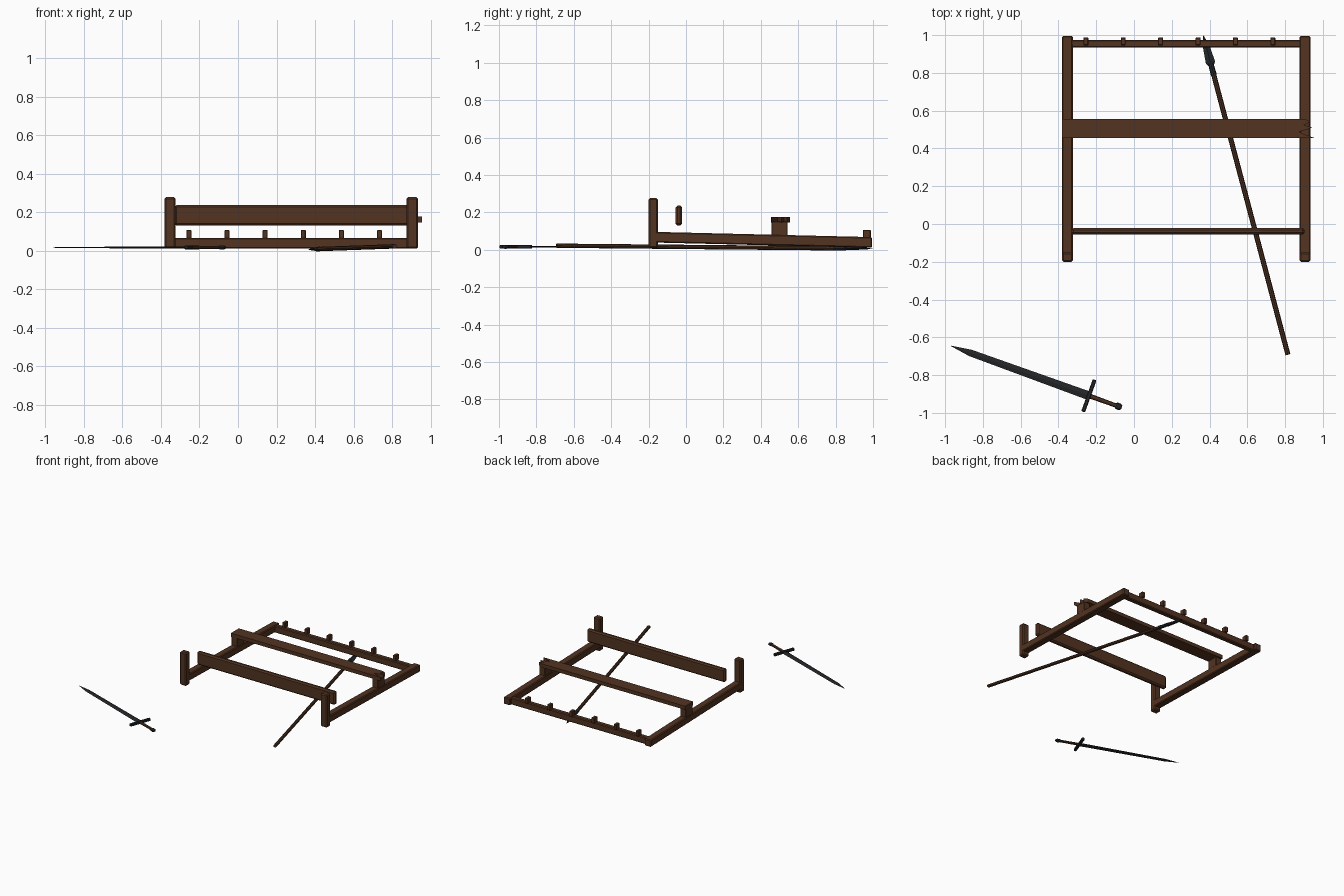
import bpy, bmesh
from math import sin, cos, pi
from mathutils import Vector, Matrix

if "Cube" in bpy.data.objects:
    bpy.data.objects.remove(bpy.data.objects["Cube"])


def material(name, rgb, rough=0.8):
    m = bpy.data.materials.new(name)
    m.use_nodes = True
    m.diffuse_color = (*rgb, 1)
    node = m.node_tree.nodes["Principled BSDF"]
    node.inputs["Base Color"].default_value = (*rgb, 1)
    node.inputs["Roughness"].default_value = rough
    return m


WOOD = material("brown wood", (0.085, 0.033, 0.015))
SHAFT = material("dark shaft wood", (0.065, 0.028, 0.014))
IRON = material("dark iron", (0.017, 0.019, 0.021), 0.6)


def finish(name, bm, mat, bevel=0.0):
    bmesh.ops.recalc_face_normals(bm, faces=bm.faces[:])
    mesh = bpy.data.meshes.new(name)
    bm.to_mesh(mesh)
    bm.free()
    mesh.materials.append(mat)
    ob = bpy.data.objects.new(name, mesh)
    bpy.context.collection.objects.link(ob)
    if bevel:
        mod = ob.modifiers.new("worn edges", "BEVEL")
        mod.width = bevel
        mod.segments = 1
    return ob


def box(name, lo, hi, mat=WOOD, bevel=0.006):
    lo, hi = Vector(lo), Vector(hi)
    bm = bmesh.new()
    size = Matrix.Diagonal((*(hi - lo), 1))
    bmesh.ops.create_cube(bm, size=1, matrix=Matrix.Translation((lo + hi) / 2) @ size)
    return finish(name, bm, mat, bevel)


def frame(a, b):
    """Matrix whose x axis runs from a to b."""
    a, b = Vector(a), Vector(b)
    x = (b - a).normalized()
    y = Vector((0, 0, 1)).cross(x).normalized()
    rot = Matrix((x, y, x.cross(y))).transposed().to_4x4()
    return Matrix.Translation(a) @ rot


def loft(name, sections, sides, mat, matrix):
    """Rings (distance, half width, half thickness) joined along the x axis."""
    bm = bmesh.new()
    rings = []
    for d, w, t in sections:
        angles = [2 * pi * k / sides for k in range(sides)]
        rings.append([bm.verts.new(matrix @ Vector((d, w * cos(a), t * sin(a)))) for a in angles])
    for r, s in zip(rings, rings[1:]):
        for k in range(sides):
            j = (k + 1) % sides
            bm.faces.new((r[k], r[j], s[j], s[k]))
    bm.faces.new(rings[0])
    bm.faces.new(rings[-1])
    return finish(name, bm, mat)


# Side assemblies: upright front post, sloping rail, broken stub
for side, x in (("right", -0.353), ("left", 0.905)):
    w = 0.029
    box(side + "_front_post", (x - w, -0.2, 0.01), (x + w, -0.15, 0.277), bevel=0.008)
    rail = box(side + "_side_rail", (x - w, -0.17, 0.011), (x + w, 0.995, 0.068))
    for v in rail.data.vertices:
        if v.co.y < 0:
            v.co.z += 0.028
    box(side + "_broken_stub", (x - w + 0.004, 0.457, 0.06), (x + w - 0.004, 0.543, 0.152), bevel=0.003)

# Rear rail with pegs
box("rear_rail", (-0.34, 0.935, 0.011), (0.89, 0.975, 0.066))
for i in range(6):
    x = -0.255 + 0.198 * i
    box(f"peg_{i + 1}", (x - 0.013, 0.946, 0.062), (x + 0.013, 0.988, 0.107), bevel=0.003)

# Upright front plank
box("front_plank", (-0.33, -0.056, 0.13), (0.903, -0.021, 0.236), bevel=0.01)

# Fallen middle board with a splintered end
outline = [(-0.382, 0.455), (0.955, 0.456), (0.9, 0.475), (0.875, 0.488),
           (0.945, 0.51), (0.9, 0.525), (0.935, 0.54), (0.905, 0.556), (-0.382, 0.556)]
bm = bmesh.new()
face = bm.faces.new([bm.verts.new((x, y, 0.147)) for x, y in outline])
top = bmesh.ops.extrude_face_region(bm, geom=[face])["geom"]
for v in top:
    if isinstance(v, bmesh.types.BMVert):
        v.co.z += 0.029
finish("middle_board", bm, WOOD)

# Spear lying under the rear rail
spear = frame((0.815, -0.692, 0.022), (0.367, 0.998, 0.006))
loft("spear_shaft", [(0, 0.0135, 0.0115), (1.56, 0.0135, 0.0115)], 8, SHAFT, spear)
loft("spear_socket", [(1.53, 0.016, 0.013), (1.6, 0.014, 0.011)], 8, IRON, spear)
loft("spear_blade", [(1.58, 0.013, 0.009), (1.6, 0.025, 0.008),
                     (1.69, 0.018, 0.006), (1.748, 0.001, 0.001)], 4, IRON, spear)

# Sword lying flat
sword = frame((-0.97, -0.645, 0.016), (-0.065, -0.972, 0.016))
loft("sword_blade", [(0, 0.001, 0.001), (0.11, 0.018, 0.003), (0.775, 0.023, 0.006)], 4, IRON, sword)
loft("sword_grip", [(0.775, 0.013, 0.009), (0.94, 0.011, 0.009)], 8, SHAFT, sword)
loft("sword_pommel", [(0.925, 0.01, 0.008), (0.933, 0.018, 0.011),
                      (0.952, 0.018, 0.011), (0.962, 0.01, 0.007)], 8, IRON, sword)
guard = box("sword_guard", (0.767, -0.09, -0.01), (0.788, 0.09, 0.011), IRON, 0.004)
guard.data.transform(sword)
